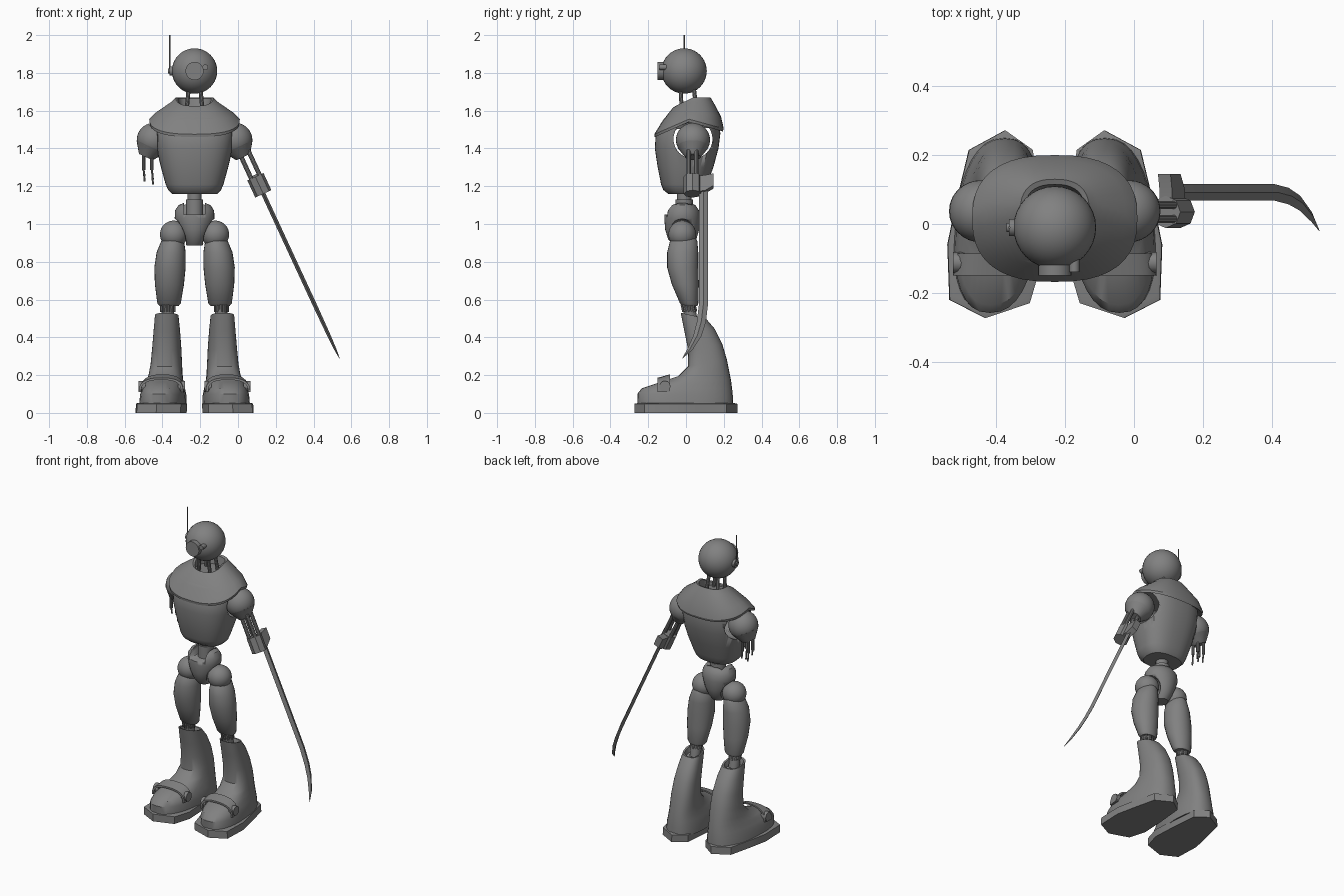
import bpy, bmesh, math
from mathutils import Vector, Matrix

cube = bpy.data.objects.get("Cube")
if cube:
    bpy.data.objects.remove(cube, do_unlink=True)

MID = -0.23  # body centre line
SIDES = (("left", 1), ("right", -1))

metal = bpy.data.materials.new("grey_metal")
metal.use_nodes = True
GREY = (0.22, 0.22, 0.22, 1)
metal.diffuse_color = GREY
metal.node_tree.nodes["Principled BSDF"].inputs["Base Color"].default_value = GREY


def finish(name, bm, angle=35):
    bmesh.ops.recalc_face_normals(bm, faces=bm.faces)
    mesh = bpy.data.meshes.new(name)
    bm.to_mesh(mesh)
    bm.free()
    mesh.materials.append(metal)
    ob = bpy.data.objects.new(name, mesh)
    bpy.context.collection.objects.link(ob)
    bpy.ops.object.select_all(action="DESELECT")
    ob.select_set(True)
    bpy.context.view_layer.objects.active = ob
    bpy.ops.object.shade_smooth_by_angle(angle=math.radians(angle))
    return ob


def loft(name, rings, angle=35):
    """Skin a list of closed point rings and cap both ends."""
    bm = bmesh.new()
    loops = [[bm.verts.new(p) for p in ring] for ring in rings]
    n = len(loops[0])
    for a, b in zip(loops, loops[1:]):
        for i in range(n):
            j = (i + 1) % n
            bm.faces.new((a[i], a[j], b[j], b[i]))
    bm.faces.new(loops[0])
    bm.faces.new(loops[-1])
    return finish(name, bm, angle)


def oval(cx, front, back, half, side_z=None, power=2.0, n=32):
    """Ring through a front (y, z) and back (y, z) point, with its sides at side_z."""
    (yf, zf), (yb, zb) = front, back
    if side_z is None:
        side_z = (zf + zb) / 2
    pts = []
    for i in range(n):
        t = 2 * math.pi * i / n
        c, s = math.cos(t), math.sin(t)
        x = math.copysign(abs(c) ** (2 / power), c)
        y = math.copysign(abs(s) ** (2 / power), s)
        z = side_z + ((zb if s > 0 else zf) - side_z) * abs(y)
        pts.append(Vector((cx + half * x, (yf + yb) / 2 + (yb - yf) / 2 * y, z)))
    return pts


def rod(name, a, b, r1, r2=None, n=16):
    a, b = Vector(a), Vector(b)
    d = b - a
    bm = bmesh.new()
    turn = Matrix.Translation((a + b) / 2) @ d.to_track_quat("Z", "Y").to_matrix().to_4x4()
    bmesh.ops.create_cone(bm, cap_ends=True, segments=n, radius1=r1,
                          radius2=r1 if r2 is None else r2, depth=d.length, matrix=turn)
    return finish(name, bm)


def ball(name, centre, r):
    bm = bmesh.new()
    bmesh.ops.create_uvsphere(bm, u_segments=32, v_segments=20, radius=r,
                              matrix=Matrix.Translation(centre))
    return finish(name, bm)


def box(name, centre, size):
    bm = bmesh.new()
    bmesh.ops.create_cube(bm, size=1, matrix=Matrix.Translation(centre) @ Matrix.Diagonal((*size, 1)))
    return finish(name, bm)


def cut(target, cutter):
    cutter.hide_render = True
    cutter.hide_set(True)
    mod = target.modifiers.new("cut", "BOOLEAN")
    mod.operation, mod.solver, mod.object = "DIFFERENCE", "EXACT", cutter


# Head with eye, ear and antenna
HEAD = Vector((MID, -0.01, 1.81))
ball("head", HEAD, 0.12)
rod("eye_tube", (MID, -0.08, 1.81), (MID, -0.15, 1.81), 0.048, n=32)
rod("eye_lens", (MID, -0.14, 1.81), (MID, -0.146, 1.81), 0.036, n=32)
rod("small_eye", (-0.173, -0.08, 1.83), (-0.173, -0.14, 1.83), 0.015)
rod("ear", (-0.33, -0.01, 1.81), (-0.363, -0.01, 1.81), 0.025)
rod("ear_tip", (-0.36, -0.01, 1.81), (-0.37, -0.01, 1.81), 0.013)
rod("antenna", (-0.362, -0.01, 1.81), (-0.362, -0.01, 2.0), 0.0035, n=8)

# Neck struts
for i, (dx, dy) in enumerate(((1, -1), (1, 1), (-1, -1), (-1, 1))):
    rod(f"neck_strut_{i}", (MID + 0.045 * dx, 0.02 + 0.04 * dy, 1.57),
        (MID + 0.03 * dx, 0.005 + 0.035 * dy, 1.73), 0.011, n=10)

# Torso: level, front, back, half width
torso = loft("torso", [oval(MID, (f, z), (b, z), h, power=2.5, n=40) for z, f, b, h in (
    (1.16, -.095, .085, .12), (1.18, -.12, .10, .14), (1.21, -.132, .11, .153),
    (1.3, -.15, .145, .178), (1.4, -.165, .172, .202), (1.48, -.16, .182, .21),
    (1.56, -.115, .17, .195), (1.61, -.05, .12, .10))])
cut(torso, rod("armhole_cutter", (-0.7, .037, 1.45), (0.3, .037, 1.45), 0.103, n=40))

# Shoulder cape with a raised neckline
loft("shoulder_cape", [oval(MID, f, b, h, s, 2.5, 40) for f, b, h, s in (
    ((-.14, 1.48), (.17, 1.51), .20, 1.56), ((-.166, 1.46), (.195, 1.49), .238, 1.54),
    ((-.168, 1.475), (.2, 1.505), .24, 1.555), ((-.125, 1.545), (.185, 1.57), .205, 1.59),
    ((-.07, 1.615), (.145, 1.645), .125, 1.645), ((-.055, 1.625), (.13, 1.67), .10, 1.67),
    ((-.045, 1.62), (.115, 1.665), .088, 1.665), ((-.04, 1.585), (.1, 1.59), .08, 1.59))], 30)

# Spine and pelvis
rod("spine", (MID, -.01, 1.0), (MID, -.01, 1.2), 0.038, n=24)
rod("spine_sleeve", (MID, -.01, 1.03), (MID, -.01, 1.13), 0.046, n=24)
pelvis = loft("pelvis", [oval(MID, (-.02 - d, z), (-.02 + d, z), h) for z, d, h in (
    (.885, .045, .042), (.92, .075, .06), (.97, .09, .085), (1.03, .095, .105),
    (1.07, .09, .104), (1.1, .07, .085), (1.11, .05, .06))])
cut(pelvis, box("pelvis_notch_cutter", (MID, -.07, 1.11), (.11, .2, .12)))

for side, s in SIDES:
    # Hips
    hip = (MID + s * .11, -.02, .945)
    ball(f"{side}_hip_ball", hip, 0.073)
    cut(pelvis, ball(f"{side}_hip_cutter", hip, 0.082))

    # Thigh: level, front, back, distance from centre, half width
    loft(f"{side}_thigh", [oval(MID + s * d, (f, z), (b, z), h, n=24) for z, f, b, d, h in (
        (.565, -.015, .06, .135, .05), (.58, -.032, .065, .135, .062), (.68, -.075, .068, .133, .077),
        (.77, -.1, .066, .13, .083), (.85, -.1, .065, .124, .077), (.91, -.085, .06, .116, .06),
        (.925, -.07, .05, .115, .045))])

    # Knee joint with ribs
    kx = MID + s * .142
    rod(f"{side}_knee", (kx, .03, .48), (kx, .008, .6), 0.033, n=24)
    for i in range(8):
        a = math.tau * i / 8
        ox, oy = .031 * math.cos(a), .031 * math.sin(a)
        rod(f"{side}_knee_rib_{i}", (kx + ox, .02 + oy, .535), (kx + ox, .011 + oy, .575), .009, n=8)

    # Boot: front, back, half width; each foot turns slightly outward
    def place(p, s=s):
        return Vector((MID + s * (.169 + p.x - .088 * p.y - .036 * p.z), p.y, p.z))

    boot = [oval(0, f, b, h, power=2.4) for f, b, h in (
        ((-.255, .04), (.25, .04), .122), ((-.258, .10), (.248, .09), .119),
        ((-.235, .13), (.244, .13), .11), ((-.13, .165), (.238, .175), .096),
        ((-.04, .195), (.23, .215), .088), ((.01, .245), (.217, .28), .082),
        ((.012, .33), (.192, .365), .076), ((-.008, .43), (.152, .445), .069),
        ((-.028, .53), (.105, .50), .062), ((-.018, .526), (.095, .50), .052),
        ((-.008, .49), (.085, .47), .045))]
    loft(f"{side}_boot", [[place(p) for p in ring] for ring in boot])

    # Faceted sole
    outline = ((0, .272), (.1, .215), (.125, .05), (.138, -.06), (.118, -.22),
               (.01, -.273), (-.115, -.23), (-.138, -.12), (-.115, .05), (-.085, .215))
    loft(f"{side}_sole", [[place(Vector((x * k, y * k, z))) for x, y in outline]
                          for z, k in ((0, 1), (.048, 1), (.052, .94))], 25)

    # Instep strap with end tabs
    arch = []
    for i in range(17):
        a = math.pi * i / 16
        c, v = math.cos(a), math.sin(a)
        x, z = math.copysign(abs(c) ** .8, c), v ** .7
        section = ((.106, -.15, .065), (.106, -.085, .085), (.118, -.085, .094), (.118, -.15, .076))
        arch.append([place(Vector((x * w, y, .11 + z * h))) for w, y, h in section])
    loft(f"{side}_strap", arch)
    for k in (-1, 1):
        tab = [place(Vector((k * x, -.112, .14))) for x in (.085, .122)]
        rod(f"{side}_strap_tab_{k}", tab[0], tab[1], .03, n=12)

    # Shoulder ball and its socket
    shoulder = Vector((MID + s * .216, .037, 1.445))
    ball(f"{side}_shoulder", shoulder, 0.09)
    aim = Vector((s * .42, 0, -.907))
    rod(f"{side}_arm_socket", shoulder + aim * .04, shoulder + aim * .1, .082, .04, 24)

# Severed right arm: bare rods ending in thin wires
for i, (dx, dy, end) in enumerate(((1, -1, 1.21), (1, 1, 1.235), (-1, -1, 1.25), (-1, 1, 1.225))):
    x, y = -.478 + .022 * dx, .037 + .022 * dy
    rod(f"right_arm_rod_{i}", (x, y, 1.4), (x, y, 1.285), .01, n=10)
    rod(f"right_arm_wire_{i}", (x, y, 1.29), (x + .006, y, end), .005, n=8)

# Left arm and hand along the blade direction
ALONG, ACROSS, Y = Vector((.42, 0, -.907)), Vector((.907, 0, .42)), Vector((0, 1, 0))
HAND = Vector((.113, 0, 1.205))


def at(s, y, t=0):
    return HAND + ALONG * s + Y * y + ACROSS * t


for i, (t, y) in enumerate(((-.024, .015), (.024, .015), (-.024, .055), (.024, .055))):
    rod(f"left_arm_rod_{i}", at(-.22, y, t), at(-.03, y, t), .012, n=10)
rod("left_hand", at(-.05, .035), at(.05, .035), .047, n=8)

# Sword guard and curved blade
loft("sword_guard", [[at(s, y, t) for s, t in ((-a, -.02), (-a, .02), (b, .02), (b, -.02))]
                     for y, a, b in ((.04, .045, .045), (.1, .05, .04), (.145, .06, .01))], 20)
loft("sword_blade", [[at(s, y + w), at(s, y, th), at(s, y - w), at(s, y, -th)]
                     for s, y, w, th in ((.03, .092, .024, .011), (.7, .092, .024, .011),
                                         (.8, .081, .024, .01), (.88, .06, .022, .009),
                                         (.96, .02, .015, .006), (1.012, -.02, .001, .001))], 20)
